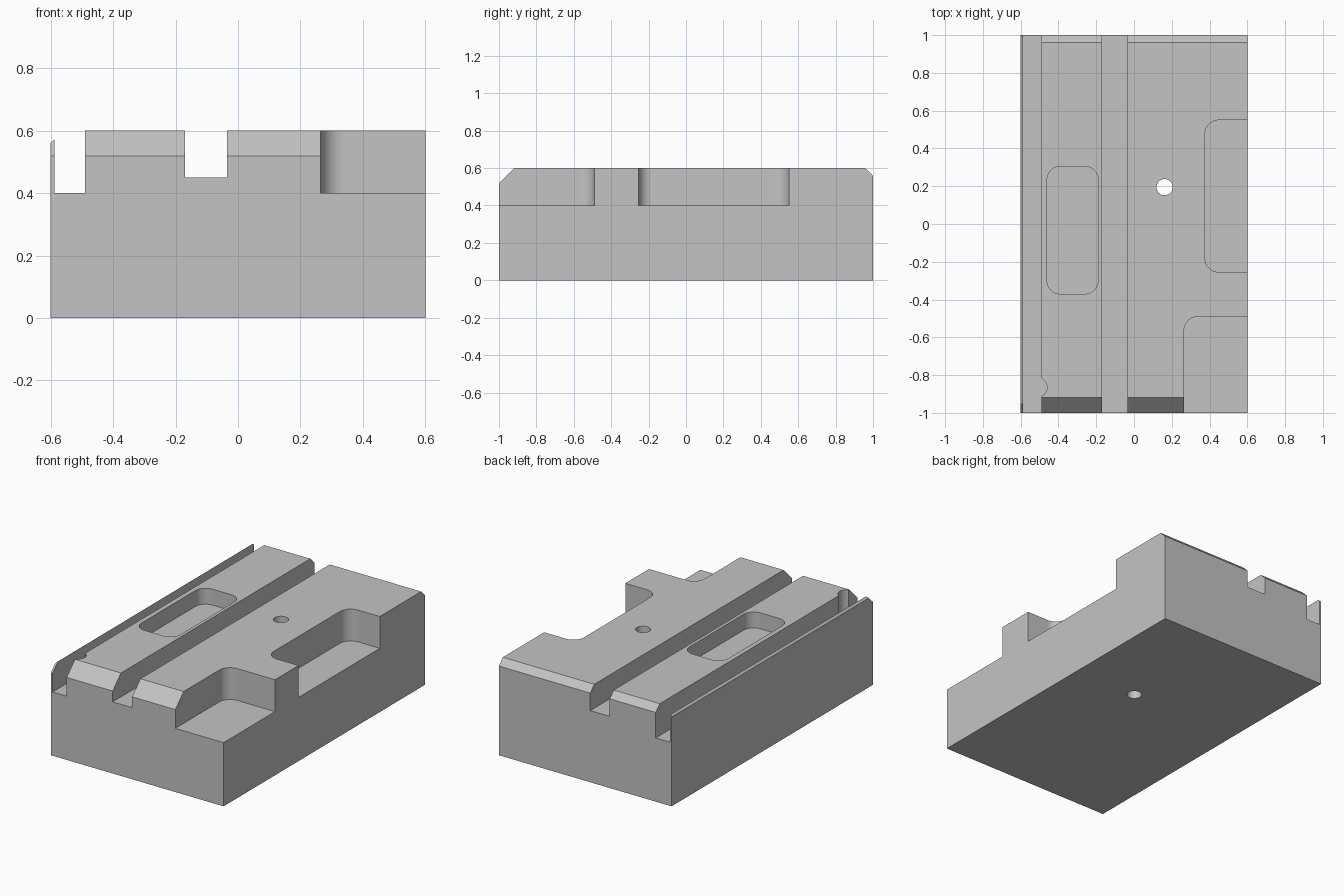
import bpy
import bmesh
from math import cos, sin, pi, radians

# Remove the default cube
old = bpy.data.objects.get("Cube")
if old:
    bpy.data.objects.remove(old, do_unlink=True)

grey = bpy.data.materials.new("machined grey")
grey.use_nodes = True
colour = (0.55, 0.55, 0.55, 1)
grey.diffuse_color = colour
grey.node_tree.nodes["Principled BSDF"].inputs["Base Color"].default_value = colour

WIDTH, LENGTH, HEIGHT = 1.2, 2.0, 0.6
OVER = 0.2  # how far cutters run past the block


def prism(name, points, offset):
    """Extrude a closed outline of 3D points along an offset."""
    bm = bmesh.new()
    face = bm.faces.new([bm.verts.new(p) for p in points])
    new = bmesh.ops.extrude_face_region(bm, geom=[face])["geom"]
    bmesh.ops.translate(bm, vec=offset,
                        verts=[v for v in new if isinstance(v, bmesh.types.BMVert)])
    bmesh.ops.recalc_face_normals(bm, faces=bm.faces)
    mesh = bpy.data.meshes.new(name)
    bm.to_mesh(mesh)
    bm.free()
    mesh.materials.append(grey)
    obj = bpy.data.objects.new(name, mesh)
    bpy.context.collection.objects.link(obj)
    return obj


def rounded(x0, x1, y0, y1, r, steps=10):
    """Rectangle outline with round corners."""
    corners = [(x1 - r, y1 - r), (x0 + r, y1 - r), (x0 + r, y0 + r), (x1 - r, y0 + r)]
    return [(cx + r * cos((q + i / steps) * pi / 2), cy + r * sin((q + i / steps) * pi / 2))
            for q, (cx, cy) in enumerate(corners) for i in range(steps + 1)]


def circle(cx, cy, r, steps=40):
    return [(cx + r * cos(2 * pi * i / steps), cy + r * sin(2 * pi * i / steps))
            for i in range(steps)]


def box(x0, x1, y0, y1):
    return [(x0, y0), (x1, y0), (x1, y1), (x0, y1)]


# Block: side profile with a large front and a small back chamfer
hx, hy = WIDTH / 2, LENGTH / 2
front, back = 0.082, 0.04
profile = [(-hy, 0), (hy, 0), (hy, HEIGHT - back), (hy - back, HEIGHT),
           (-hy + front, HEIGHT), (-hy, HEIGHT - front)]
block = prism("machined_block", [(-hx, y, z) for y, z in profile], (WIDTH, 0, 0))


def cut(cutter):
    cutter.hide_render = True
    mod = block.modifiers.new("cut", "BOOLEAN")
    mod.operation = "DIFFERENCE"
    mod.solver = "EXACT"
    mod.object = cutter
    bpy.context.view_layer.objects.active = block
    bpy.ops.object.modifier_apply(modifier=mod.name)
    bpy.data.objects.remove(cutter, do_unlink=True)


# Chamfer along the right edge
edge = [(-hx - OVER, HEIGHT - back - OVER), (-hx + back + OVER, HEIGHT + back + OVER - back),
        (-hx - OVER, HEIGHT + OVER)]
cut(prism("edge_chamfer", [(x, -hy - OVER, z) for x, z in edge], (0, LENGTH + 2 * OVER, 0)))

# Slots, pockets and holes: outline seen from above and floor height
far = hy + OVER
side = hx + OVER
cuts = {
    "edge_slot": (box(-0.588, -0.49, -far, far), 0.4),
    "middle_slot": (box(-0.17, -0.035, -far, far), 0.45),
    "slot_relief": (circle(-0.512, -0.865, 0.052), 0.4),
    "closed_pocket": (rounded(-0.46, -0.19, -0.37, 0.305, 0.07), 0.5),
    "side_pocket": (rounded(0.375, side, -0.255, 0.55, 0.075), 0.4),
    "corner_pocket": (rounded(0.265, side, -far, -0.49, 0.075), 0.4),
    "through_hole": (circle(0.162, 0.195, 0.043), -OVER),
}
for name, (outline, floor) in cuts.items():
    cut(prism(name, [(x, y, floor) for x, y in outline], (0, 0, HEIGHT + OVER - floor)))

# Smooth the round corners, keep flat faces flat
block.select_set(True)
bpy.context.view_layer.objects.active = block
bpy.ops.object.shade_smooth_by_angle(angle=radians(30))
weighted = block.modifiers.new("flat faces", "WEIGHTED_NORMAL")
weighted.keep_sharp = True
